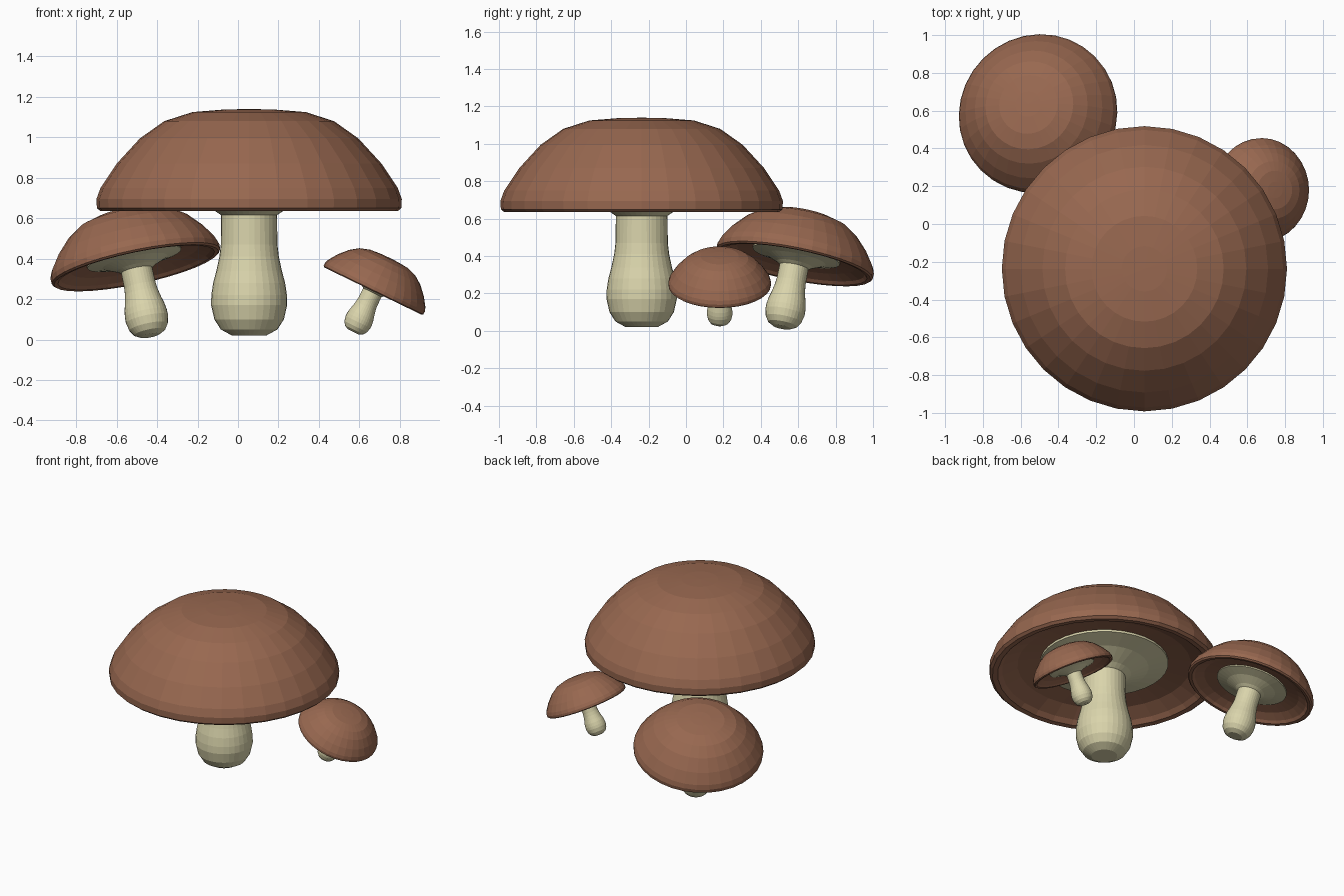
import bpy, bmesh, math
from mathutils import Vector, Matrix

if "Cube" in bpy.data.objects:
    bpy.data.objects.remove(bpy.data.objects["Cube"])

SIDES = 32


def material(name, rgb):
    m = bpy.data.materials.new(name)
    m.diffuse_color = (*rgb, 1)
    m.use_nodes = True
    m.node_tree.nodes["Principled BSDF"].inputs["Base Color"].default_value = m.diffuse_color
    return m


brown = material("cap_brown", (0.314, 0.138, 0.080))
cream = material("stem_cream", (0.70, 0.66, 0.41))

# Profiles as (radius, height above the stem's base), for the full-size mushroom
CAP = [(0, 1.12), (0.12, 1.118), (0.28, 1.105), (0.42, 1.06), (0.54, 0.975),
       (0.655, 0.85), (0.735, 0.73), (0.755, 0.675), (0.753, 0.63), (0.735, 0.615),
       (0.70, 0.618), (0.67, 0.645), (0.57, 0.69), (0.42, 0.715), (0, 0.725)]
STEM = [(0, 0), (0.085, 0), (0.14, 0.03), (0.172, 0.08), (0.188, 0.15), (0.187, 0.20),
        (0.178, 0.26), (0.162, 0.32), (0.147, 0.39), (0.140, 0.45), (0.138, 0.595),
        (0.175, 0.62), (0.29, 0.67), (0.42, 0.70), (0.42, 0.717), (0, 0.72)]


def lathe(name, profile, mat, matrix):
    """Spin a profile that starts and ends on the axis into a closed solid."""
    bm = bmesh.new()
    rings = []
    for r, z in profile:
        if r == 0:
            rings.append([bm.verts.new((0, 0, z))] * SIDES)
        else:
            rings.append([bm.verts.new((r * math.cos(a), r * math.sin(a), z))
                          for a in (2 * math.pi * i / SIDES for i in range(SIDES))])
    for a, b in zip(rings, rings[1:]):
        for i in range(SIDES):
            j = (i + 1) % SIDES
            quad = [a[i], a[j], b[j], b[i]]
            bm.faces.new(list(dict.fromkeys(quad)))
    bmesh.ops.recalc_face_normals(bm, faces=bm.faces[:])
    mesh = bpy.data.meshes.new(name)
    bm.to_mesh(mesh)
    bm.free()
    mesh.materials.append(mat)
    ob = bpy.data.objects.new(name, mesh)
    ob.matrix_world = matrix
    bpy.context.collection.objects.link(ob)


def mushroom(name, base, axis, size):
    tilt = Vector((0, 0, 1)).rotation_difference(Vector(axis)).to_matrix().to_4x4()
    m = Matrix.Translation(base) @ tilt @ Matrix.Scale(size, 4)
    lathe(name + "_cap", CAP, brown, m)
    lathe(name + "_stem_and_gills", STEM, cream, m)


mushroom("large", (0.055, -0.237, 0.02), (0, 0, 1), 1.0)
mushroom("medium", (-0.433, 0.513, 0.02), (-0.21, 0.20, 1), 0.565)
mushroom("small", (0.57, 0.18, 0.038), (0.485, 0, 1), 0.364)
